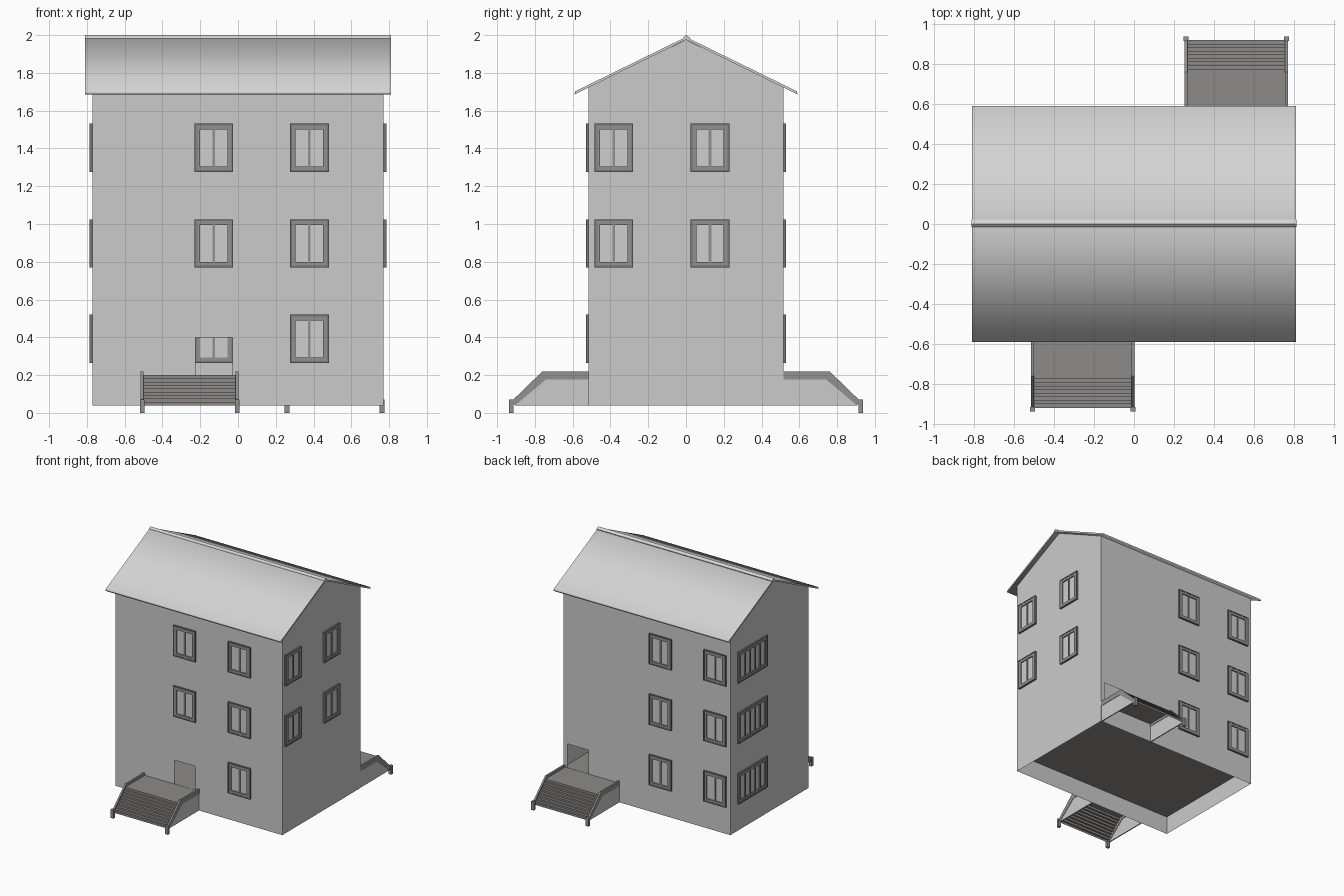
import bpy, bmesh, math
from mathutils import Matrix

if "Cube" in bpy.data.objects:
    bpy.data.objects.remove(bpy.data.objects["Cube"])


def material(name, col):
    m = bpy.data.materials.new(name)
    m.diffuse_color = (*col, 1)
    m.use_nodes = True
    m.node_tree.nodes["Principled BSDF"].inputs["Base Color"].default_value = m.diffuse_color
    return m


WALL = material("pale_wall", (0.60, 0.60, 0.60))
ROOF = material("pale_roof", (0.66, 0.66, 0.66))
GLASS = material("light_glass", (0.62, 0.62, 0.62))
TRIM = material("grey_trim", (0.29, 0.285, 0.275))
RIM = material("dark_rim", (0.18, 0.178, 0.172))
STONE = material("stone_step", (0.27, 0.26, 0.25))


def finish(name, bm, *mats):
    me = bpy.data.meshes.new(name)
    bm.to_mesh(me)
    bm.free()
    for m in mats:
        me.materials.append(m)
    ob = bpy.data.objects.new(name, me)
    bpy.context.collection.objects.link(ob)
    return ob


def box(bm, x0, x1, y0, y1, z0, z1, mat=0):
    mtx = Matrix.Translation(((x0 + x1) / 2, (y0 + y1) / 2, (z0 + z1) / 2)) @ \
        Matrix.Diagonal((abs(x1 - x0), abs(y1 - y0), abs(z1 - z0), 1))
    for v in bmesh.ops.create_cube(bm, size=1, matrix=mtx)["verts"]:
        for f in v.link_faces:
            f.material_index = mat


def prism(bm, pts, x0, x1, closed=True):
    """Extrude a y-z profile along x; closed profiles get end caps."""
    a = [bm.verts.new((x0, y, z)) for y, z in pts]
    b = [bm.verts.new((x1, y, z)) for y, z in pts]
    n = len(pts)
    faces = [bm.faces.new((a[i], a[(i + 1) % n], b[(i + 1) % n], b[i]))
             for i in range(n if closed else n - 1)]
    if closed:
        faces += [bm.faces.new(a), bm.faces.new(b[::-1])]
    bmesh.ops.recalc_face_normals(bm, faces=faces)


HX, HY, Z0, EAVE, FLOOR = 0.77, 0.515, 0.04, 1.725, 0.2
APEX = 1.975

# walls: thin shell, open below, with a doorway in the front and the back
bm = bmesh.new()
for s, d0, d1 in ((-1, -0.225, -0.03), (1, 0.54, 0.735)):
    xs, zs = (-HX, d0, d1, HX), (Z0, FLOOR, 0.4, EAVE)
    for i in range(3):
        for j in range(3):
            if (i, j) != (1, 1):
                q = [(xs[i], zs[j]), (xs[i + 1], zs[j]),
                     (xs[i + 1], zs[j + 1]), (xs[i], zs[j + 1])]
                q = q if s < 0 else q[::-1]
                bm.faces.new([bm.verts.new((x, s * HY, z)) for x, z in q])
for s in (-1, 1):
    gable = [(-HY, Z0), (HY, Z0), (HY, EAVE), (0, APEX), (-HY, EAVE)]
    gable = gable if s > 0 else gable[::-1]
    bm.faces.new([bm.verts.new((s * HX, y, z)) for y, z in gable])
bmesh.ops.remove_doubles(bm, verts=bm.verts, dist=1e-5)
finish("walls", bm, WALL)

# ground floor slab
bm = bmesh.new()
box(bm, -HX + 0.002, HX - 0.002, -HY + 0.002, HY - 0.002, FLOOR - 0.008, FLOOR)
finish("ground_floor", bm, STONE)

# roof: thin chevron, smooth along the slopes with sharp ends
bm = bmesh.new()
prism(bm, [(-0.59, 1.686), (-0.588, 1.702), (0, 1.99), (0.588, 1.702),
           (0.59, 1.686), (0, 1.976)], -0.81, 0.81)
for f in bm.faces:
    f.smooth = abs(f.normal.x) < 0.5
for e in bm.edges:
    if any(abs(f.normal.x) > 0.5 for f in e.link_faces):
        e.smooth = False
finish("roof", bm, ROOF)

# ridge cap
bm = bmesh.new()
prism(bm, [(-0.016, 1.978), (-0.012, 1.99), (0, 2.0), (0.022, 1.986), (0.02, 1.978)],
      -0.811, 0.811)
finish("ridge_cap", bm, ROOF)


def window(name, x, y, z, turn, width=0.205, panes=2):
    """Framed window; local -y points out of the wall."""
    w, h, t = width / 2, 0.128, 0.03
    bm = bmesh.new()
    for inset, wide, out, mat in ((0, 0.01, -0.015, 1), (0.01, t - 0.01, -0.013, 0)):
        a, b = w - inset, h - inset
        for s in (-1, 1):
            box(bm, s * (a - wide), s * a, out, 0.01, -b, b, mat)
            box(bm, -a + wide, a - wide, out, 0.01, s * (b - wide), s * b, mat)
    step = (width - 2 * t) / panes
    for i in range(1, panes):
        c = -w + t + i * step
        box(bm, c - 0.007, c + 0.007, -0.011, 0.008, -h + t, h - t, 0)
    box(bm, -w + t, w - t, -0.004, 0.004, -h + t, h - t, 2)
    ob = finish(name, bm, TRIM, RIM, GLASS)
    ob.location = (x, y, z)
    ob.rotation_euler.z = math.radians(turn)


# windows on the three storeys
for k, z in enumerate((0.392, 0.897, 1.403)):
    if k:
        window(f"front_window_door_side_{k}", -0.128, -HY, z, 0)
        for y in (-0.382, 0.127):
            window(f"right_window_{k}", HX, y, z, 90)
    window(f"front_window_{k}", 0.378, -HY, z, 0)
    for x in (-0.128, -0.632):
        window(f"back_window_{k}", x, HY, z, 180)
    window(f"left_wide_window_{k}", -HX, 0.23, z, -90, 0.385, 5)

# entrance stairs, front and back
STEPS = 9
for side, s, x0, x1 in (("front", -1, -0.515, 0.003), ("back", 1, 0.252, 0.77)):
    # platform and zigzag steps
    bm = bmesh.new()
    rise, run = (FLOOR - Z0) / STEPS, (0.918 - 0.775) / (STEPS - 1)
    pts = [(s * HY, FLOOR)]
    for i in range(STEPS):
        y = s * (0.775 + i * run)
        pts += [(y, FLOOR - i * rise), (y, FLOOR - (i + 1) * rise)]
    prism(bm, pts, x0 + 0.007, x1 - 0.007, closed=False)
    if sum(f.normal.z for f in bm.faces) < 0:
        bmesh.ops.reverse_faces(bm, faces=bm.faces)
    finish(side + "_steps", bm, STONE)
    for e, xa, xb in (("a", x0, x0 + 0.015), ("b", x1 - 0.015, x1)):
        # side panel under the rail
        bm = bmesh.new()
        prism(bm, [(s * y, z) for y, z in ((HY, Z0), (0.905, Z0), (0.745, 0.19), (HY, 0.19))],
              xa + 0.003, xb - 0.003)
        finish(f"{side}_stair_panel_{e}", bm, WALL)
        # side rail
        bm = bmesh.new()
        prism(bm, [(s * y, z) for y, z in ((HY, 0.22), (0.76, 0.22), (0.925, 0.06),
                                           (0.905, Z0), (0.74, 0.178), (HY, 0.178))], xa, xb)
        finish(f"{side}_stair_rail_{e}", bm, TRIM)
        # end post
        bm = bmesh.new()
        box(bm, xa - 0.005, xb + 0.005, s * 0.914, s * 0.937, 0, 0.072)
        finish(f"{side}_stair_post_{e}", bm, TRIM)
